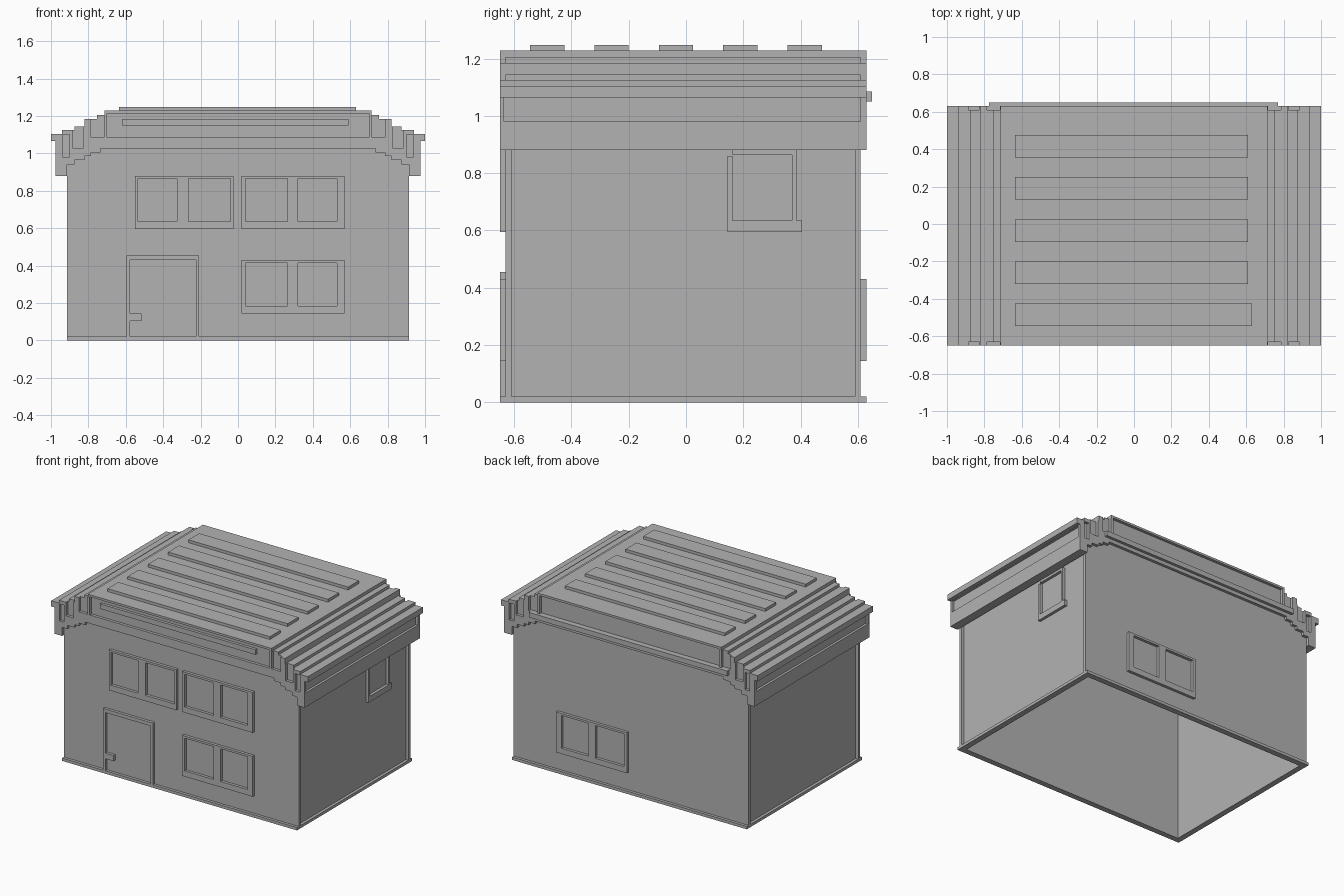
import bpy, bmesh
from mathutils import Matrix, Vector

cube = bpy.data.objects.get("Cube")
if cube:
    bpy.data.objects.remove(cube, do_unlink=True)

grey = bpy.data.materials.new("plain grey")
grey.use_nodes = True
COLOUR = (0.45, 0.45, 0.45, 1)
grey.diffuse_color = COLOUR
grey.node_tree.nodes["Principled BSDF"].inputs["Base Color"].default_value = COLOUR


def finish(name, bm):
    bmesh.ops.recalc_face_normals(bm, faces=bm.faces)
    mesh = bpy.data.meshes.new(name)
    bm.to_mesh(mesh)
    bm.free()
    mesh.materials.append(grey)
    obj = bpy.data.objects.new(name, mesh)
    bpy.context.collection.objects.link(obj)
    return obj


def boxes(name, spans):
    """One object from blocks given as ((x0, x1), (y0, y1), (z0, z1))."""
    bm = bmesh.new()
    for span in spans:
        size = Vector([b - a for a, b in span])
        centre = Vector([(a + b) / 2 for a, b in span])
        bmesh.ops.create_cube(
            bm, size=1, matrix=Matrix.Translation(centre) @ Matrix.Diagonal(size).to_4x4())
    return finish(name, bm)


def both(span):
    """A block and its mirror image across x."""
    (a, b), y, z = span
    return [span, ((-b, -a), y, z)]


# Main measures
FRONT, BACK = -0.63, 0.61        # outer faces of the walls
T = 0.02                         # thickness of trim
W = 0.915                        # half width
IN_X, IN_F, IN_B = W - 2 * T, FRONT + T, BACK - T
FRONT_TRIM, BACK_TRIM = (FRONT - T, FRONT), (BACK, BACK + T)

# Hollow shell
boxes("front_wall", [((-W, W), (FRONT, IN_F), (0, 1.03))])
boxes("back_wall", [((-W, W), (IN_B, BACK), (0, 1.03))])
boxes("side_walls", both(((IN_X, W - T), (IN_F, IN_B), (0, 0.97))))
boxes("base_rim", [((-W, W), FRONT_TRIM, (0, T)), ((-W, W), BACK_TRIM, (0, T))]
      + both(((W - T, W), (IN_F, IN_B), (0, T))))

# Stepped roof: outer edge and height of every step, from the middle outwards
top_steps = [(0.715, 1.228), (0.755, 1.205), (0.82, 1.185),
             (0.875, 1.145), (0.94, 1.125), (1.0, 1.105)]
under_steps = [(0.735, 1.025), (0.785, 1.005), (0.82, 0.985),
               (0.875, 0.965), (W, 0.94), (0.975, 0.88)]


def stairs(steps):
    points, x = [], 0
    for edge, z in steps:
        if x:
            points.append((x, z))
        points.append((edge, z))
        x = edge
    return points


half = stairs(top_steps) + [(1.0, 1.065), (0.975, 1.065)] + stairs(under_steps)[::-1]
outline = half + [(-x, z) for x, z in reversed(half)]
bm = bmesh.new()
face = bm.faces.new([bm.verts.new((x, FRONT - T, z)) for x, z in outline])
extruded = bmesh.ops.extrude_face_region(bm, geom=[face], use_keep_orig=True)["geom"]
bmesh.ops.translate(bm, vec=(0, BACK - FRONT + 2 * T, 0),
                    verts=[v for v in extruded if isinstance(v, bmesh.types.BMVert)])
roof = finish("roof", bm)

# Pockets cut into the gables and eaves
cuts = []
for y in ((FRONT - 0.1, FRONT), (BACK, BACK + 0.1)):
    cuts.append(((-0.70, 0.70), y, (1.085, 1.213)))
    cuts += both(((0.717, 0.785), y, (1.085, 1.3)))
    cuts += both(((0.825, 0.885), y, (1.03, 1.3)))
    cuts += both(((0.90, 0.937), y, (0.98, 1.10)))
cuts += both(((0.958, 1.1), (FRONT - 0.005, BACK - 0.001), (0.98, 1.064)))
cutter = boxes("roof_cutter", cuts)
cutter.hide_render = True
cutter.hide_viewport = True
pockets = roof.modifiers.new("pockets", 'BOOLEAN')
pockets.operation = 'DIFFERENCE'
pockets.solver = 'EXACT'
pockets.object = cutter

# Bars on the roof and gables
boxes("roof_slats", [((-0.635, 0.63 if i == 0 else 0.61),
                      (-0.545 + 0.225 * i, -0.425 + 0.225 * i), (1.22, 1.248))
                     for i in range(5)])
boxes("front_gable_bar", [((-0.62, 0.59), FRONT_TRIM, (1.15, 1.185))])
boxes("back_gable_bar", [((-0.775, 0.77), (BACK + T, BACK + 2 * T), (1.05, 1.085))])


def window(name, y, x, z, panes):
    """Frame made of two rails and the posts between the panes."""
    low, high = z[0] + 0.04, z[1] - 0.015
    edges = [x[0]] + [e for pane in panes for e in pane] + [x[1]]
    posts = [(pair, y, (low, high)) for pair in zip(edges[::2], edges[1::2])]
    boxes(name, [(x, y, (z[0], low)), (x, y, (high, z[1]))] + posts)


UPPER, LOWER = (0.595, 0.88), (0.145, 0.43)
left_panes = [(0.04, 0.265), (0.32, 0.53)]
window("front_upper_left_window", FRONT_TRIM, (0.02, 0.57), UPPER, left_panes)
window("front_lower_left_window", FRONT_TRIM, (0.02, 0.57), LOWER, left_panes)
window("front_upper_right_window", FRONT_TRIM, (-0.55, -0.025), UPPER,
       [(-0.535, -0.325), (-0.265, -0.04)])
window("back_window", BACK_TRIM, (0.02, 0.57), LOWER, left_panes)

# Small side window with a longer sill
side = (W - T, W)
boxes("side_window", [
    (side, (0.145, 0.405), (0.595, 0.635)),
    (side, (0.145, 0.162), (0.635, 0.86)),
    (side, (0.37, 0.385), (0.635, 0.88)),
    (side, (0.162, 0.37), (0.863, 0.88))])

# Door
boxes("door_frame", [
    ((-0.595, -0.578), FRONT_TRIM, (0, 0.43)),
    ((-0.225, -0.208), FRONT_TRIM, (0, 0.43)),
    ((-0.595, -0.208), FRONT_TRIM, (0.43, 0.455))])
boxes("door_handle", [((-0.578, -0.515), FRONT_TRIM, (0.105, 0.145))])
